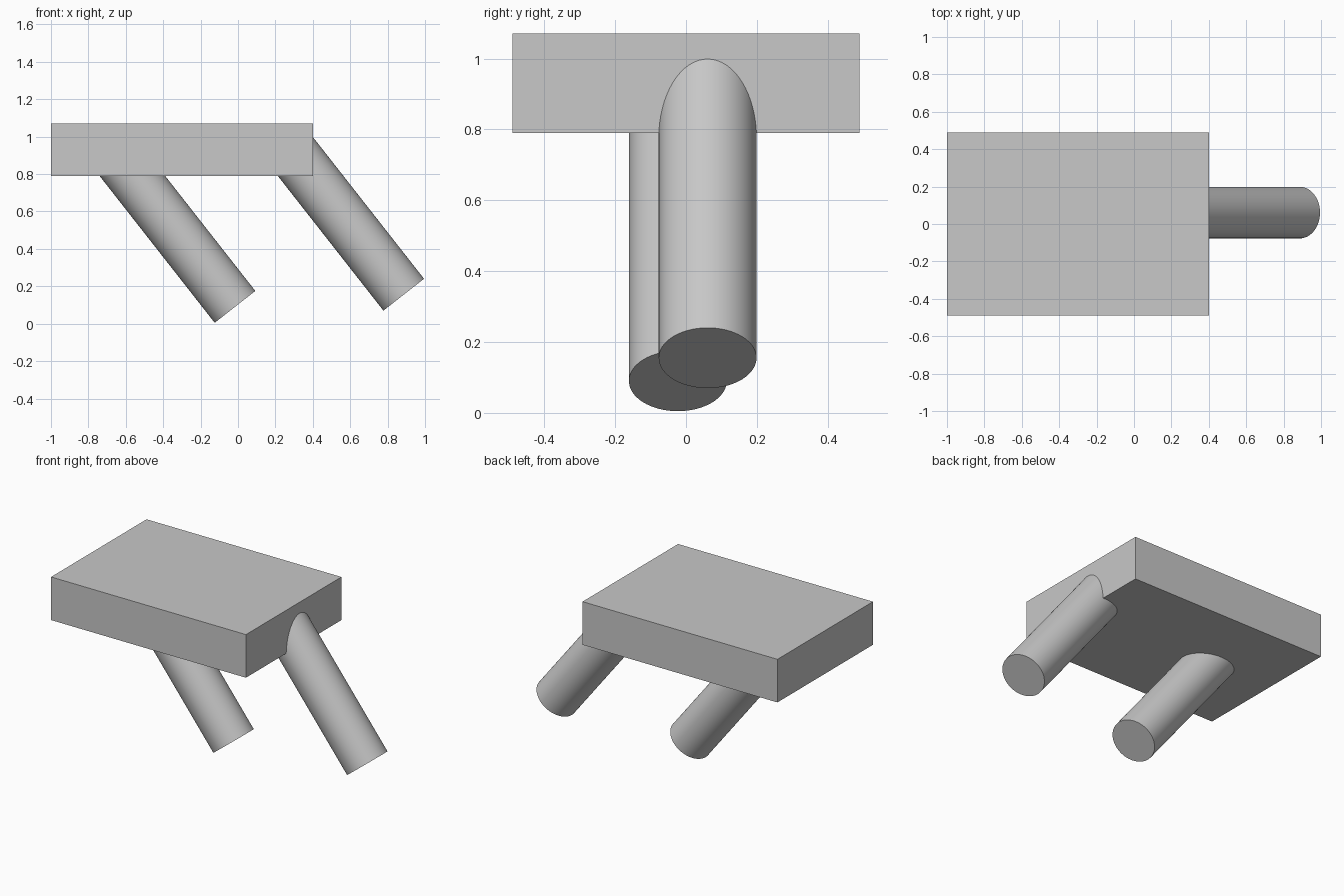
import bpy
import math
from mathutils import Vector

cube = bpy.data.objects.get("Cube")
if cube:
    bpy.data.objects.remove(cube, do_unlink=True)

# Single plain grey
GREY = (0.58, 0.58, 0.58, 1.0)
grey = bpy.data.materials.new("plain_grey")
grey.use_nodes = True
grey.diffuse_color = GREY
grey.node_tree.nodes["Principled BSDF"].inputs["Base Color"].default_value = GREY


def finish(name):
    obj = bpy.context.object
    obj.name = obj.data.name = name
    obj.data.materials.append(grey)
    return obj


def slanted_leg(name, foot, top_z, radius=0.138):
    """Round leg from the centre of its foot up along the shared slant."""
    axis = Vector((-0.617, 0, 0.787)).normalized()
    length = (top_z - foot[2]) / axis.z
    bpy.ops.mesh.primitive_cylinder_add(
        vertices=64, radius=radius, depth=length,
        location=Vector(foot) + axis * length / 2,
        rotation=axis.to_track_quat("Z", "Y").to_euler())
    finish(name)
    bpy.ops.object.shade_smooth_by_angle(angle=math.radians(30))


# Slab
bpy.ops.mesh.primitive_cube_add(size=1, location=(-0.3, 0, 0.93))
slab = finish("slab")
slab.scale = (1.4, 0.98, 0.28)

# Two parallel legs, with their upper ends buried in the slab
slanted_leg("inner_leg", (-0.016, -0.023, 0.09), 0.94)
slanted_leg("outer_leg", (0.886, 0.061, 0.155), 0.94)
